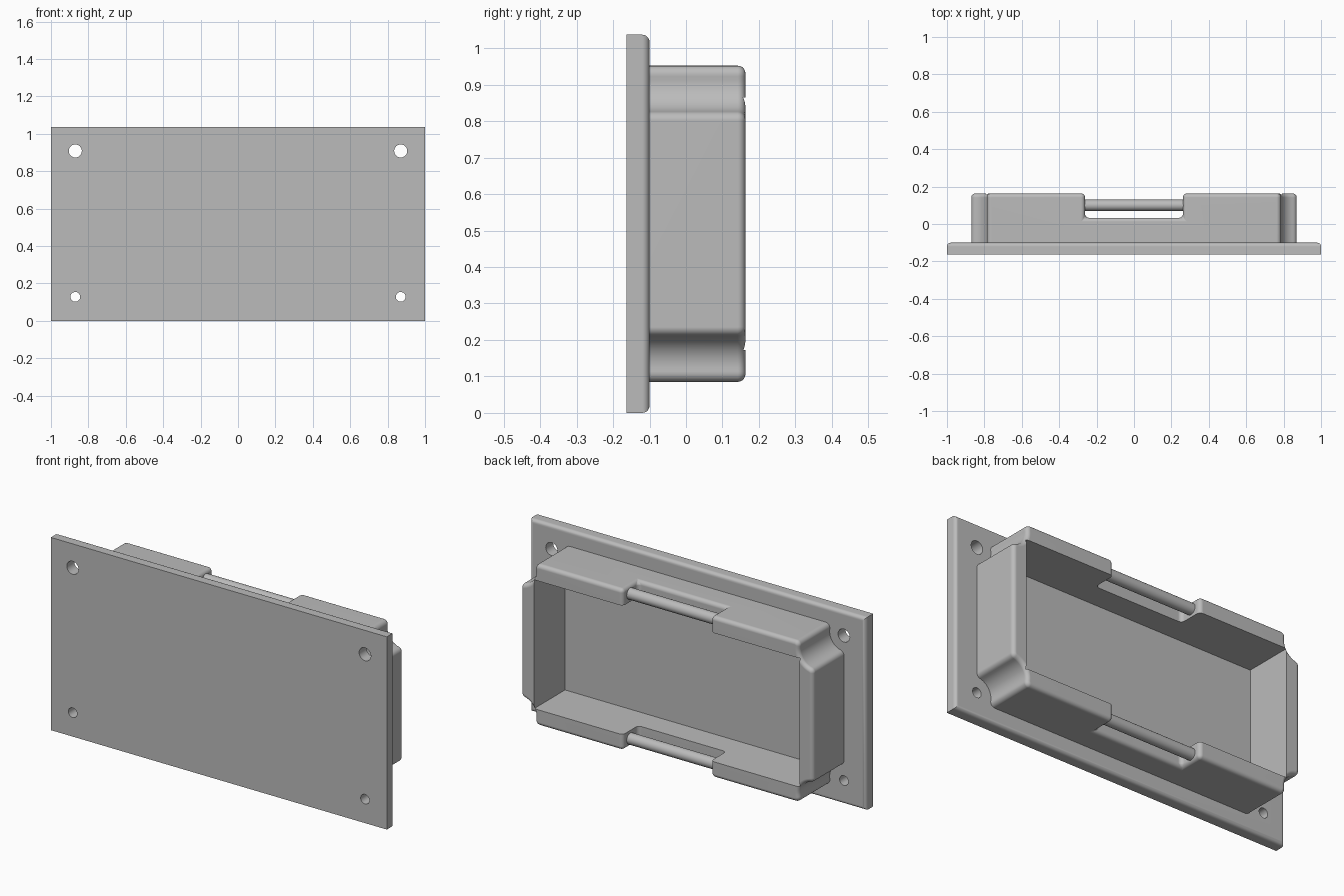
import bpy, bmesh
from math import sqrt, atan2, cos, sin, pi
from mathutils import Matrix

cube = bpy.data.objects.get("Cube")
if cube:
    bpy.data.objects.remove(cube)

MID = 0.5185              # mid height
BACK = 0.163              # half depth
FACE = -0.1               # rear face of the plate
HOLE_X, HOLE_Z = 0.87, 0.39   # hole offsets from the middle
WALL_X, WALL_Z = 0.87, 0.4335  # outer half size of the frame
NOTCH, FILLET, RIM = 0.085, 0.025, 0.021

grey = bpy.data.materials.new("plain grey")
grey.use_nodes = True
grey.diffuse_color = (0.5, 0.5, 0.5, 1)
grey.node_tree.nodes["Principled BSDF"].inputs["Base Color"].default_value = (0.5, 0.5, 0.5, 1)


def finish(name, bm, cutter=False):
    bmesh.ops.recalc_face_normals(bm, faces=bm.faces)
    mesh = bpy.data.meshes.new(name)
    bm.to_mesh(mesh)
    bm.free()
    mesh.materials.append(grey)
    ob = bpy.data.objects.new(name, mesh)
    bpy.context.collection.objects.link(ob)
    if cutter:
        ob.hide_render = True
    return ob


def box(bm, x, y0, y1, z):
    """Box centred on x = 0 and the mid height, with half sizes x and z."""
    m = Matrix.Translation((0, (y0 + y1) / 2, MID)) @ Matrix.Diagonal((2 * x, y1 - y0, 2 * z, 1))
    return bmesh.ops.create_cube(bm, size=1, matrix=m)


def cylinder(bm, radius, length, centre, axis, sides=32):
    m = Matrix.Translation(centre) @ Matrix.Rotation(pi / 2, 4, axis)
    bmesh.ops.create_cone(bm, cap_ends=True, segments=sides, radius1=radius,
                          radius2=radius, depth=length, matrix=m)


def activate(ob):
    bpy.ops.object.select_all(action='DESELECT')
    ob.select_set(True)
    bpy.context.view_layer.objects.active = ob


def apply_mod(ob, kind, **settings):
    mod = ob.modifiers.new(kind.lower(), kind)
    for key, value in settings.items():
        setattr(mod, key, value)
    activate(ob)
    bpy.ops.object.modifier_apply(modifier=mod.name)


def cut(ob, cutter):
    apply_mod(ob, 'BOOLEAN', operation='DIFFERENCE', solver='EXACT', object=cutter)
    bpy.data.objects.remove(cutter)


def smooth(ob):
    activate(ob)
    bpy.ops.object.shade_smooth_by_angle(angle=0.6)
    mod = ob.modifiers.new("weighted normals", 'WEIGHTED_NORMAL')
    mod.keep_sharp = True


def arc(cx, cz, r, a0, a1, n):
    return [(cx + r * cos(a0 + (a1 - a0) * i / n), cz + r * sin(a0 + (a1 - a0) * i / n))
            for i in range(n + 1)]


def notched_corner():
    """Corner of the frame outline, from the side wall round to the top wall."""
    reach = NOTCH + FILLET
    x1 = WALL_X - FILLET
    z1 = HOLE_Z - sqrt(reach ** 2 - (HOLE_X - x1) ** 2)
    z2 = WALL_Z - FILLET
    x2 = HOLE_X - sqrt(reach ** 2 - (z2 - HOLE_Z) ** 2)
    a1 = atan2(HOLE_Z - z1, HOLE_X - x1)
    a2 = atan2(HOLE_Z - z2, HOLE_X - x2)
    side = arc(x1, z1, FILLET, 0, a1, 5)
    hollow = arc(HOLE_X, HOLE_Z, NOTCH, a1 + pi, a2 + pi, 12)
    top = arc(x2, z2, FILLET, a2, pi / 2, 6)
    return side + hollow[1:-1] + top


# Plate with rounded rear edges and four screw holes
bm = bmesh.new()
box(bm, 1, -BACK, FACE, MID)
rear = [e for e in bm.edges if all(v.co.y > FACE - 0.01 for v in e.verts)]
bmesh.ops.bevel(bm, geom=rear, offset=0.02, segments=5, profile=0.5, affect='EDGES')
plate = finish("plate", bm)

bm = bmesh.new()
for sx in (-1, 1):
    for sz, radius in ((-1, 0.026), (1, 0.035)):
        cylinder(bm, radius, 0.4, (sx * HOLE_X, -0.13, MID + sz * HOLE_Z), 'X')
cut(plate, finish("hole_cutter", bm, True))
smooth(plate)

# Raised frame, hollowed at the corners around the screws
corner = notched_corner()
outline = list(corner)
outline += [(-x, z) for x, z in reversed(corner)]
outline += [(-x, -z) for x, z in corner]
outline += [(x, -z) for x, z in reversed(corner)]
bm = bmesh.new()
base = bm.faces.new([bm.verts.new((x, -0.135, MID + z)) for x, z in outline])
raised = bmesh.ops.extrude_face_region(bm, geom=[base])["geom"]
for v in raised:
    if isinstance(v, bmesh.types.BMVert):
        v.co.y = BACK
frame = finish("frame", bm)

# Strap slots across the long walls, then rounded edges, then the cavity
bm = bmesh.new()
box(bm, 0.262, 0.033, 0.4, 0.8)
cut(frame, finish("slot_cutter", bm, True))
apply_mod(frame, 'BEVEL', width=RIM, segments=5, limit_method='ANGLE',
          angle_limit=0.8, use_clamp_overlap=False)
bm = bmesh.new()
box(bm, 0.79, -0.3, 0.4, 0.3465)
cut(frame, finish("cavity_cutter", bm, True))
smooth(frame)

# Strap bars across the slots
for label, side in (("upper", 1), ("lower", -1)):
    bm = bmesh.new()
    cylinder(bm, 0.03, 0.58, (0, 0.1, MID + side * HOLE_Z), 'Y')
    smooth(finish(label + "_strap_bar", bm))
